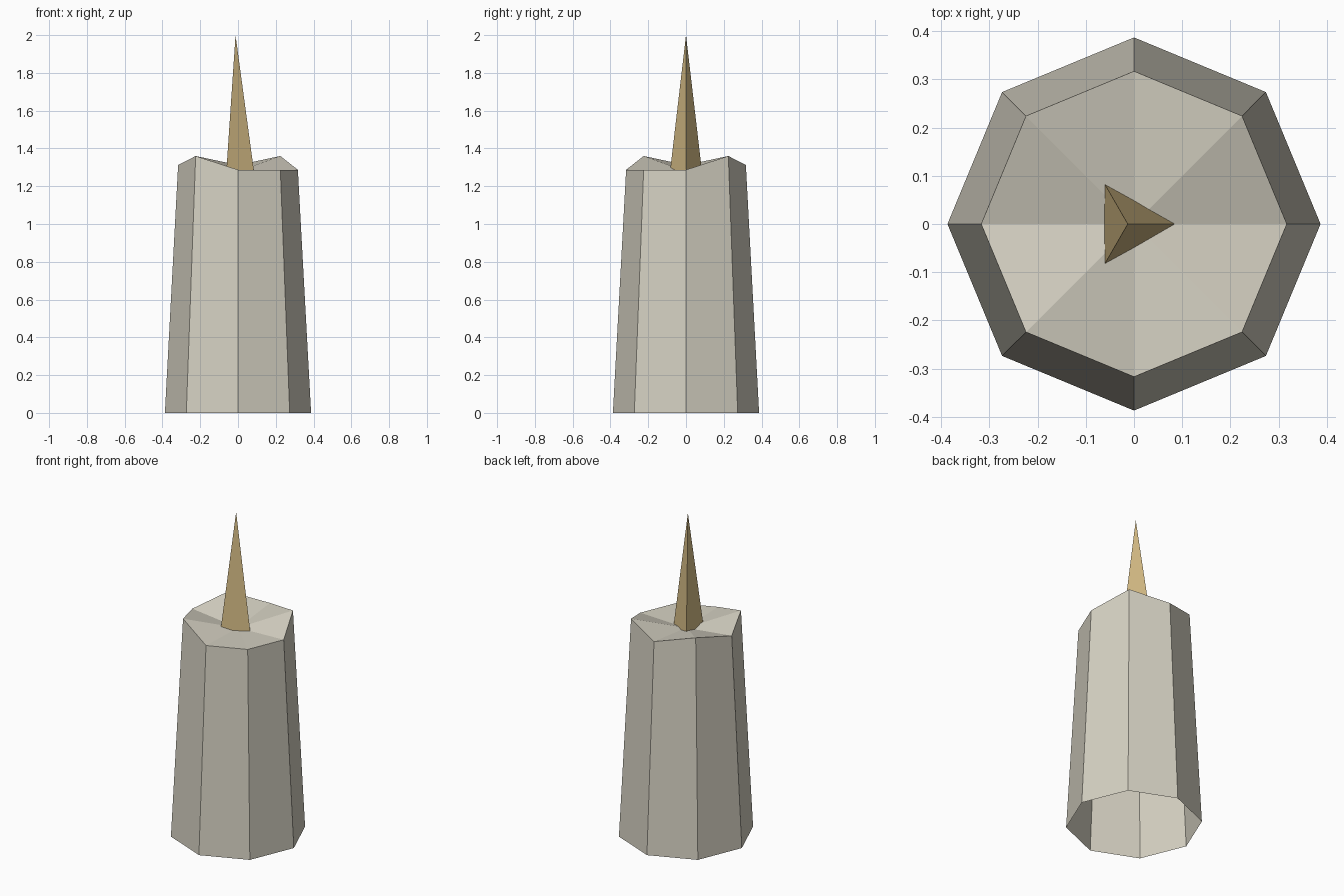
import bpy, bmesh, math

if "Cube" in bpy.data.objects:
    bpy.data.objects.remove(bpy.data.objects["Cube"])


def material(name, rgb):
    m = bpy.data.materials.new(name)
    m.diffuse_color = (*rgb, 1)
    m.use_nodes = True
    m.node_tree.nodes["Principled BSDF"].inputs["Base Color"].default_value = m.diffuse_color
    return m


def finish(bm, name, mat):
    bmesh.ops.recalc_face_normals(bm, faces=bm.faces[:])
    me = bpy.data.meshes.new(name)
    bm.to_mesh(me)
    bm.free()
    me.materials.append(mat)
    ob = bpy.data.objects.new(name, me)
    bpy.context.collection.objects.link(ob)
    return ob


wax = material("pale wax", (0.665, 0.635, 0.54))
flame_mat = material("tan", (0.665, 0.50, 0.235))

# Candle body: tapered octagon, uneven rim, dished top, open underneath
rim_z = [1.287, 1.36, 1.312, 1.36, 1.312, 1.36, 1.287, 1.287]
bm = bmesh.new()
low, rim = [], []
for i, z in enumerate(rim_z):
    c, s = math.cos(i * math.pi / 4), math.sin(i * math.pi / 4)
    low.append(bm.verts.new((0.387 * c, 0.387 * s, 0)))
    rim.append(bm.verts.new((0.317 * c, 0.317 * s, z)))
centre = bm.verts.new((0, 0, 1.277))
for i in range(8):
    j = (i + 1) % 8
    bm.faces.new((low[i], low[j], rim[j], rim[i]))
    bm.faces.new((rim[i], rim[j], centre))
finish(bm, "candle_body", wax)

# Flame: slim three-sided spike
bm = bmesh.new()
base = [bm.verts.new((-0.013 + 0.098 * math.cos(a), 0.098 * math.sin(a), 1.275))
        for a in (k * 2 * math.pi / 3 for k in range(3))]
tip = bm.verts.new((-0.013, 0, 2.0))
for i in range(3):
    bm.faces.new((base[i], base[(i + 1) % 3], tip))
bm.faces.new(base[::-1])
finish(bm, "flame", flame_mat)
